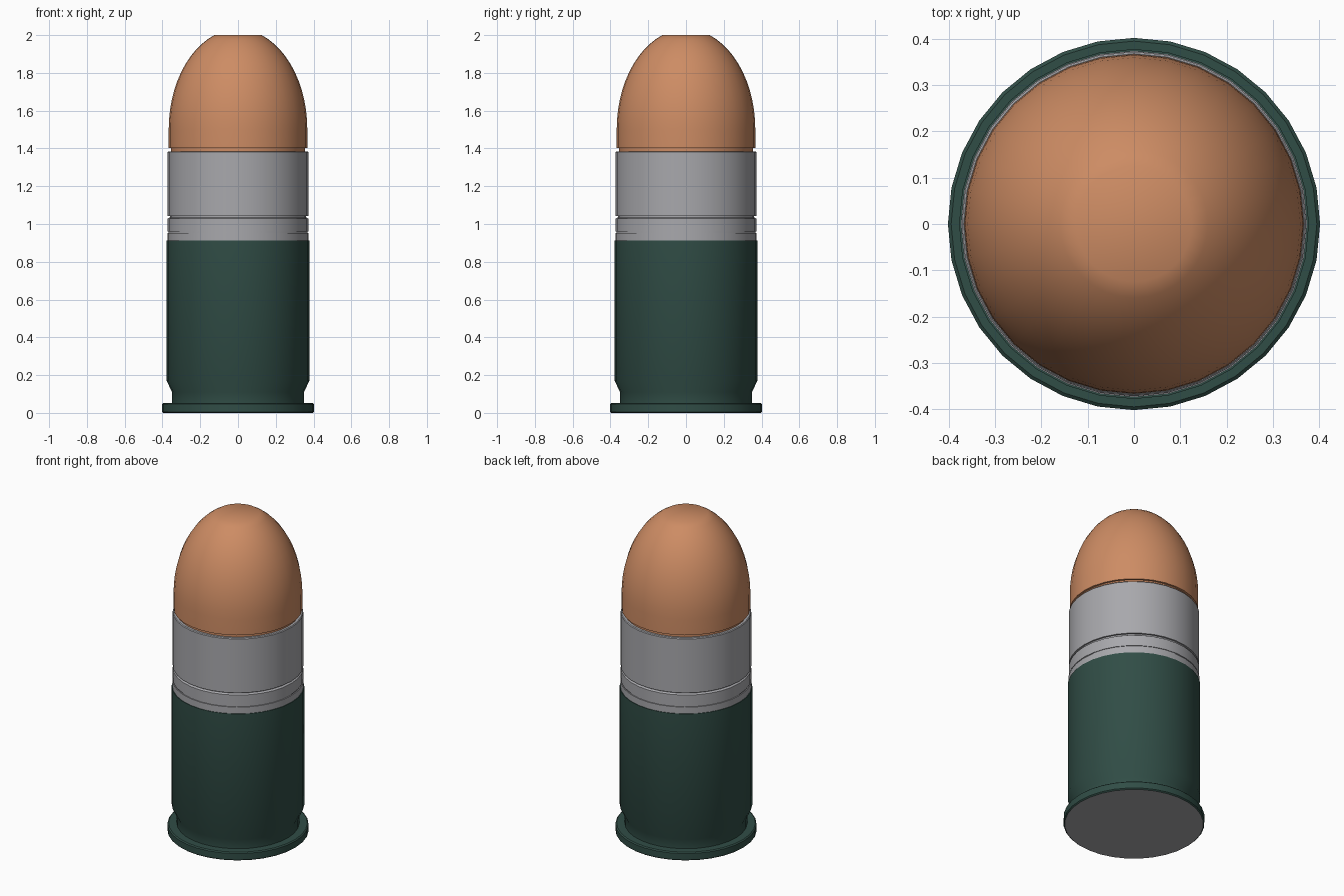
import bpy, bmesh, math

if "Cube" in bpy.data.objects:
    bpy.data.objects.remove(bpy.data.objects["Cube"])

SIDES = 32


def material(name, rgb):
    m = bpy.data.materials.new(name)
    m.diffuse_color = (*rgb, 1)
    m.use_nodes = True
    m.node_tree.nodes["Principled BSDF"].inputs["Base Color"].default_value = m.diffuse_color
    return m


green = material("dark green", (0.030, 0.074, 0.061))
grey = material("metal grey", (0.392, 0.392, 0.413))
copper = material("copper", (0.61, 0.262, 0.127))


def lathe(name, profile, mats):
    """Spin (radius, height) points around z; cap both ends."""
    bm = bmesh.new()
    rings = []
    for r, z in profile:
        rings.append([bm.verts.new((r * math.cos(2 * math.pi * i / SIDES),
                                    r * math.sin(2 * math.pi * i / SIDES), z))
                      for i in range(SIDES)])
    for a, b in zip(rings, rings[1:]):
        for i in range(SIDES):
            j = (i + 1) % SIDES
            bm.faces.new((a[i], a[j], b[j], b[i]))
    bm.faces.new(rings[0][::-1])
    bm.faces.new(rings[-1])
    bm.normal_update()
    # Bottom face on the ground takes the last material
    for f in bm.faces:
        if f.normal.z < -0.9 and f.calc_center_median().z < 0.001:
            f.material_index = len(mats) - 1
    me = bpy.data.meshes.new(name)
    bm.to_mesh(me)
    bm.free()
    for m in mats:
        me.materials.append(m)
    ob = bpy.data.objects.new(name, me)
    bpy.context.collection.objects.link(ob)
    bpy.ops.object.select_all(action='DESELECT')
    ob.select_set(True)
    bpy.context.view_layer.objects.active = ob
    bpy.ops.object.shade_smooth_by_angle(angle=math.radians(32))
    return ob


# Green casing: rim, extraction groove, flared body; grey underside
lathe("casing", [(0.395, 0), (0.402, 0.006), (0.402, 0.046), (0.395, 0.052),
                 (0.349, 0.052), (0.349, 0.11), (0.378, 0.17), (0.378, 0.912)],
      [green, grey])

# Grey sleeve with two grooves and a neck under the nose
lathe("sleeve", [(0.374, 0.905), (0.374, 0.953), (0.368, 0.953), (0.368, 0.960),
                 (0.372, 0.960), (0.372, 1.028), (0.361, 1.035), (0.361, 1.042),
                 (0.372, 1.042), (0.372, 1.380), (0.368, 1.385), (0.354, 1.385)],
      [grey])

# Copper nose: short neck, straight skirt, elliptical dome with a flat tip
nose = [(0.354, 1.38), (0.354, 1.402), (0.367, 1.402), (0.367, 1.50)]
end = math.acos(0.125 / 0.367)
for k in range(1, 13):
    t = end * k / 12
    nose.append((0.367 * math.cos(t), 1.50 + 0.5 * math.sin(t) / math.sin(end)))
lathe("nose", nose, [copper])
